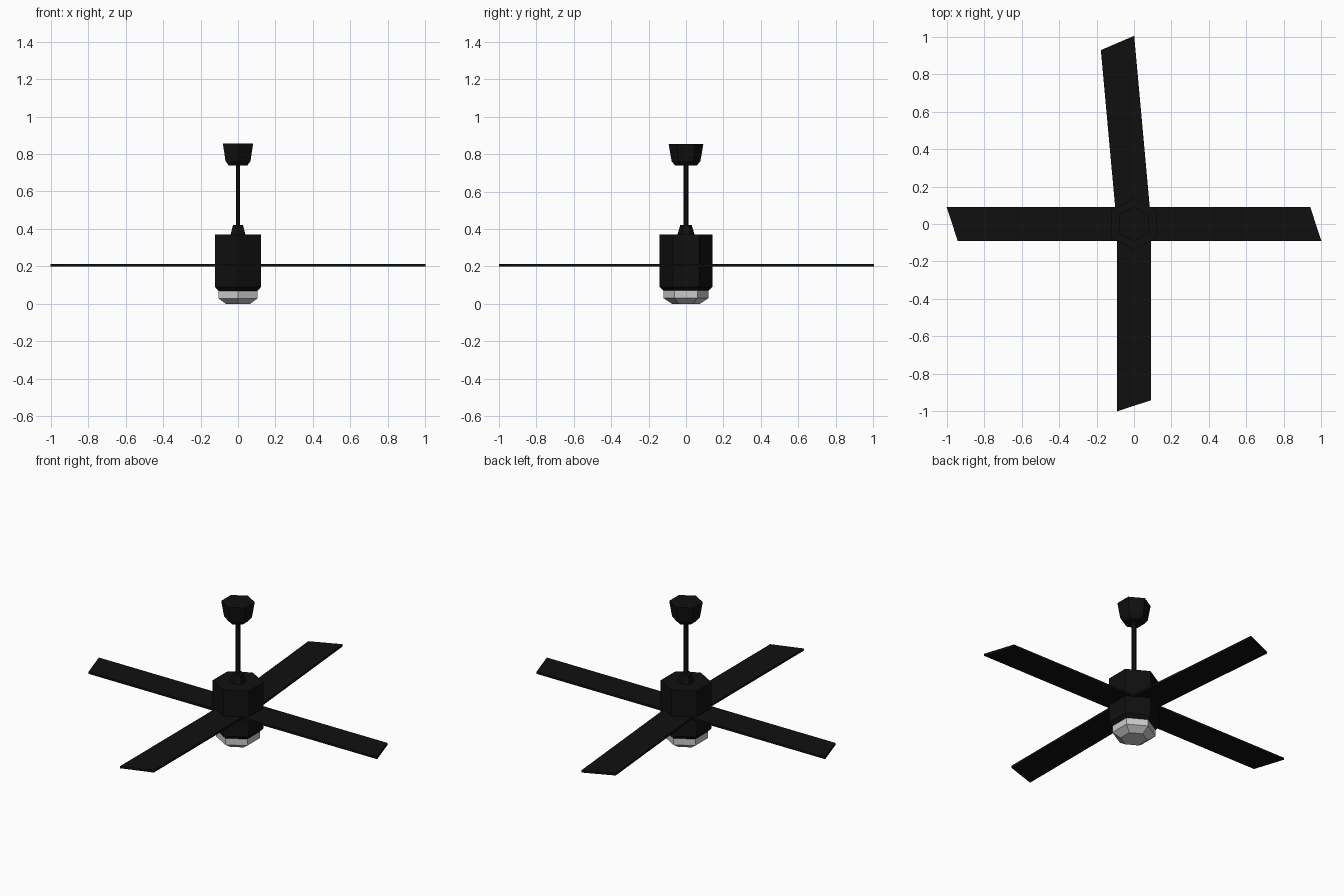
import bpy, bmesh, math
from mathutils import Matrix

if "Cube" in bpy.data.objects:
    bpy.data.objects.remove(bpy.data.objects["Cube"])

black = bpy.data.materials.new("black_paint")
black.diffuse_color = (0.005, 0.005, 0.005, 1)
black.use_nodes = True
black.node_tree.nodes["Principled BSDF"].inputs["Base Color"].default_value = black.diffuse_color


def finish(bm, name, mat):
    bmesh.ops.recalc_face_normals(bm, faces=bm.faces)
    me = bpy.data.meshes.new(name)
    bm.to_mesh(me)
    bm.free()
    ob = bpy.data.objects.new(name, me)
    bpy.context.collection.objects.link(ob)
    if mat:
        me.materials.append(mat)
    return ob


def hex_turned(name, profile, mat=black):
    """Six-sided solid from (radius, z) pairs, with corners on the y axis."""
    bm = bmesh.new()
    angles = [math.radians(90 + 60 * i) for i in range(6)]
    rings = [[bm.verts.new((r * math.cos(a), r * math.sin(a), z)) for a in angles]
             for r, z in profile]
    for lo, hi in zip(rings, rings[1:]):
        for i in range(6):
            j = (i + 1) % 6
            bm.faces.new((lo[i], lo[j], hi[j], hi[i]))
    bm.faces.new(rings[0])
    bm.faces.new(rings[-1])
    return finish(bm, name, mat)


def blade(name, degrees):
    """Flat board pointing to -y with a slanted tip, then turned about z."""
    bm = bmesh.new()
    outline = [(-0.092, -0.05), (-0.092, -1.0), (0.092, -0.94), (0.092, -0.05)]
    face = bm.faces.new([bm.verts.new((x, y, 0.199)) for x, y in outline])
    top = bmesh.ops.extrude_face_region(bm, geom=[face])["geom"]
    bmesh.ops.translate(bm, vec=(0, 0, 0.013),
                        verts=[v for v in top if isinstance(v, bmesh.types.BMVert)])
    bmesh.ops.transform(bm, matrix=Matrix.Rotation(math.radians(degrees), 4, 'Z'),
                        verts=bm.verts)
    return finish(bm, name, black)


# Light, motor body and hanging parts
hex_turned("light_cover", [(0.075, 0), (0.121, 0.03), (0.121, 0.075)], None)
hex_turned("motor_housing", [(0.121, 0.07), (0.141, 0.09), (0.141, 0.37)])
hex_turned("rod_collar", [(0.047, 0.365), (0.031, 0.42)])
hex_turned("hanging_rod", [(0.013, 0.41), (0.013, 0.75)])
hex_turned("ceiling_canopy", [(0.057, 0.738), (0.077, 0.762), (0.093, 0.855)])

# Four blades; the back one sits slightly out of line
for part, turn in (("front", 0), ("right", 90), ("back", 185.2), ("left", 270)):
    blade(part + "_blade", turn)
